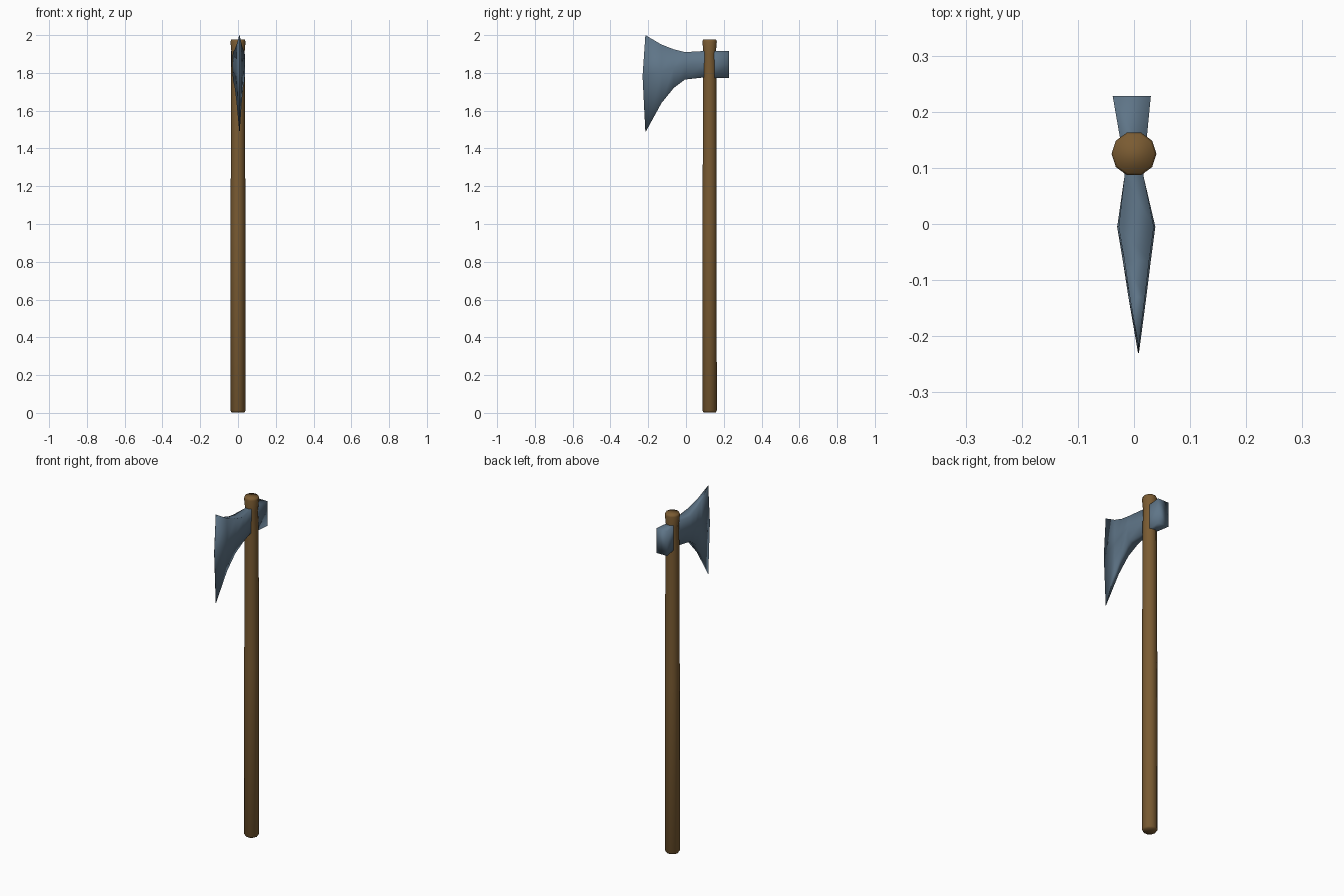
import bpy, bmesh, math

cube = bpy.data.objects.get("Cube")
if cube:
    bpy.data.objects.remove(cube, do_unlink=True)


def material(name, color):
    mat = bpy.data.materials.new(name)
    mat.use_nodes = True
    mat.diffuse_color = color
    mat.node_tree.nodes["Principled BSDF"].inputs["Base Color"].default_value = color
    return mat


def loft(name, rings, mat):
    """Skin a list of closed rings, cap both ends and shade smooth."""
    bm = bmesh.new()
    loops = [[bm.verts.new(p) for p in ring] for ring in rings]
    n = len(loops[0])
    for a, b in zip(loops, loops[1:]):
        for i in range(n):
            j = (i + 1) % n
            bm.faces.new((a[i], a[j], b[j], b[i]))
    bm.faces.new(loops[0])
    bm.faces.new(loops[-1])
    bmesh.ops.remove_doubles(bm, verts=bm.verts, dist=0.0005)
    bmesh.ops.recalc_face_normals(bm, faces=bm.faces)
    mesh = bpy.data.meshes.new(name)
    bm.to_mesh(mesh)
    bm.free()
    mesh.materials.append(mat)
    mesh.shade_smooth()
    obj = bpy.data.objects.new(name, mesh)
    bpy.context.collection.objects.link(obj)
    return obj


wood = material("brown wood", (0.195, 0.105, 0.032, 1))
steel = material("blue grey steel", (0.114, 0.178, 0.245, 1))

# Handle: ten-sided shaft, slightly waisted under the top end
SIDES = 10
shaft = [(0.003, 0.034), (0.012, 0.04), (1.0, 0.039), (1.78, 0.037),
         (1.9, 0.034), (1.965, 0.04), (1.977, 0.036)]
rings = [[(r * math.cos(math.tau * i / SIDES),
           0.125 + r * math.sin(math.tau * i / SIDES), z) for i in range(SIDES)]
         for z, r in shaft]
loft("handle", rings, wood)

# Axe head: box sections from the poll to the cutting edge
# y, centre x, half width, top z, bottom z, width factor at top and bottom
sections = [(0.228, -0.004, 0.034, 1.915, 1.772, 1.0),
            (0.125, 0.0, 0.02, 1.915, 1.772, 1.0),
            (0.085, 0.0, 0.017, 1.915, 1.775, 1.0),
            (-0.005, 0.004, 0.034, 1.91, 1.765, 0.92),
            (-0.065, 0.005, 0.025, 1.925, 1.72, 0.88),
            (-0.13, 0.006, 0.016, 1.95, 1.64, 0.85),
            (-0.215, 0.008, 0.0008, 2.0, 1.485, 1.0)]
rings = []
for y, cx, w, top, bottom, k in sections:
    mid = 1.845 + (y + 0.005) * 0.3 if y < 0 else (top + bottom) / 2
    bow = 0.015 if y < -0.2 else 0
    rings.append([(cx - w * k, y, top), (cx + w * k, y, top),
                  (cx + w, y - bow, mid), (cx + w * k, y, bottom),
                  (cx - w * k, y, bottom), (cx - w, y - bow, mid)])
loft("axe_head", rings, steel)
